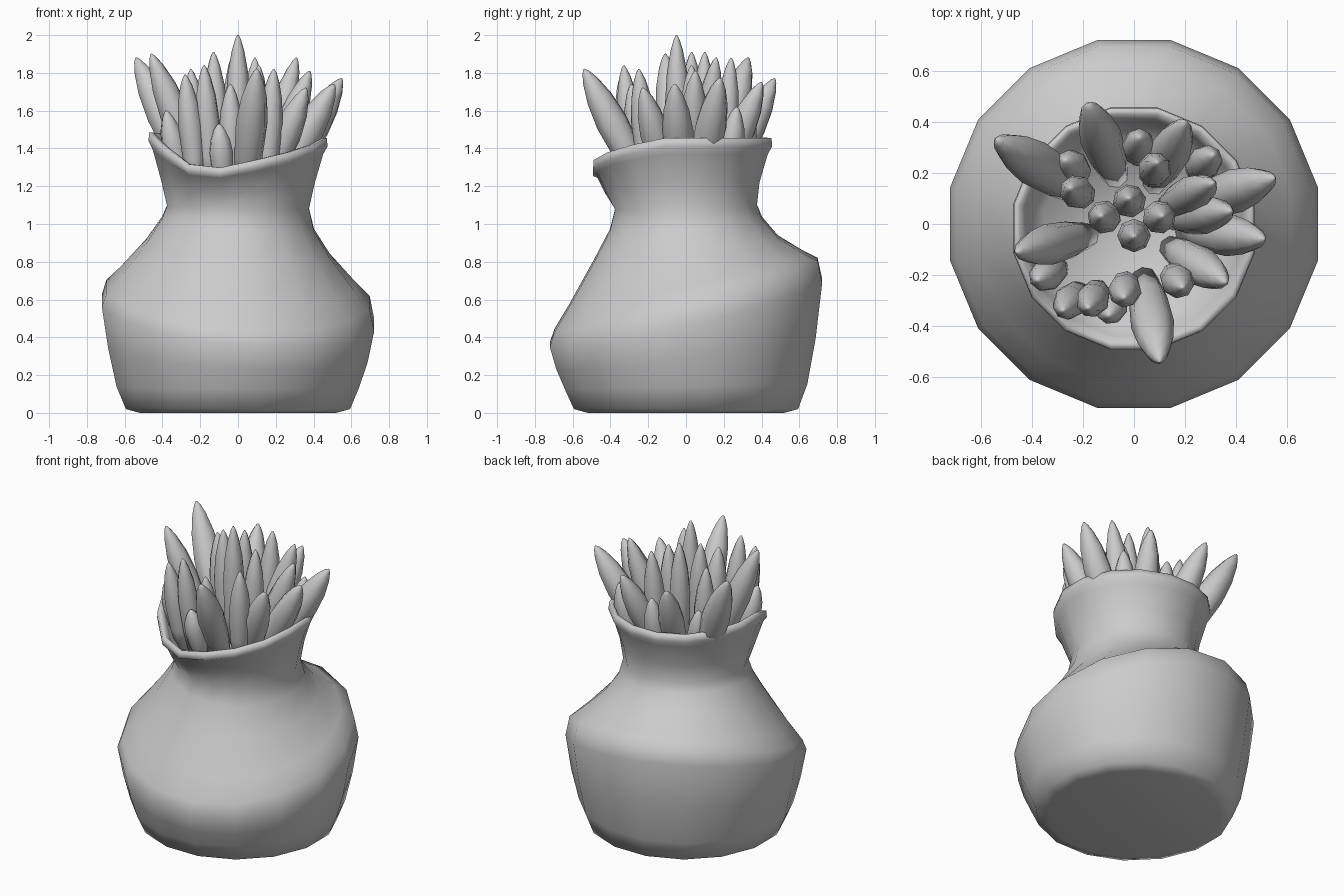
import bpy, bmesh, math
from mathutils import Vector

if "Cube" in bpy.data.objects:
    bpy.data.objects.remove(bpy.data.objects["Cube"])


def finish(bm, name):
    bmesh.ops.recalc_face_normals(bm, faces=bm.faces)
    mesh = bpy.data.meshes.new(name)
    bm.to_mesh(mesh)
    bm.free()
    for p in mesh.polygons:
        p.use_smooth = True
    obj = bpy.data.objects.new(name, mesh)
    bpy.context.collection.objects.link(obj)
    return obj


def skin(bm, rings):
    """Bridge consecutive vertex rings and cap both ends."""
    loops = [[bm.verts.new(p) for p in ring] for ring in rings]
    for a, b in zip(loops, loops[1:]):
        for i in range(len(a)):
            j = (i + 1) % len(a)
            bm.faces.new((a[i], a[j], b[j], b[i]))
    bm.faces.new(loops[0])
    bm.faces.new(loops[-1])


def rim_offset(a):
    """Uneven mouth: a low spout at the front left, raised left edge."""
    d = (math.degrees(a) + 294) % 360 - 180
    t = max(0, 1 - abs(d) / (100 if d > 0 else 48))
    return -0.18 * t + 0.03 * max(0, -math.cos(a)) ** 3


def vase_ring(r, z, tx=0, ty=0, dip=0, cy=0):
    ring = []
    for i in range(16):
        a = math.pi * (i + 0.5) / 8
        x, y = r * math.cos(a), r * math.sin(a) + cy
        ring.append((x, y, z + tx * x + ty * y + dip * rim_offset(a)))
    return ring


# Vase body: radius, height, tilt along x and y (slanted shoulder)
body = [
    (.53, 0, 0, 0), (.605, .02, 0, 0), (.655, .14, 0, .02),
    (.7, .32, -.05, .12), (.735, .53, -.09, .235), (.71, .625, -.06, .27),
    (.63, .71, -.065, .23), (.495, .87, -.08, .13), (.41, 1, -.08, .08),
    (.383, 1.09, -.02, .03),
]
# Vase neck, rolled lip and inside: radius, height, share of the rim dip
neck = [
    (.415, 1.22, .4), (.46, 1.37, .8), (.483, 1.41, 1), (.48, 1.455, 1),
    (.455, 1.455, 1), (.43, 1.4, .85), (.36, 1.22, .1),
]
bm = bmesh.new()
skin(bm, [vase_ring(*b) for b in body]
     + [vase_ring(r, z, dip=d, cy=-.018) for r, z, d in neck])
finish(bm, "vase")


# Plant: one tapered leaf from the soil to its tip
def leaf(bm, tip, spread, r):
    tip = Vector(tip)
    base = Vector((tip.x * spread, tip.y * spread, 1.2))
    q = (tip - base).to_track_quat('Z', 'Y')
    rings = []
    for t in (0, .25, .55, .75, .9, .97, 1):
        s = r * (.6 + .4 * math.sin(math.pi * t / 1.1)) * max(.08, (1 - t ** 5) ** .6)
        rings.append([base.lerp(tip, t) + q @ Vector(
            (s * math.cos(math.pi * i / 4), s * math.sin(math.pi * i / 4), 0))
            for i in range(8)])
    skin(bm, rings)


# Leaf tips: outer leaves lean outwards, inner ones stand upright
leaning = [
    (-.54, .33, 1.88), (-.46, -.11, 1.9), (-.18, .47, 1.77), (.2, .4, 1.75),
    (.31, .16, 1.88), (.55, .18, 1.77), (.51, -.06, 1.74), (.38, .05, 1.81),
    (.36, -.23, 1.72), (.1, -.54, 1.82),
]
upright = [
    (.19, -.25, 1.82), (-.1, -.36, 1.53), (-.28, -.34, 1.79),
    (-.18, -.33, 1.84), (-.04, -.29, 1.74), (-.38, -.22, 1.6), (0, -.05, 2),
    (-.13, .03, 1.91), (-.02, .1, 1.91), (.11, .03, 1.84), (-.25, .14, 1.82),
    (.09, .24, 1.88), (.02, .34, 1.62), (.31, .27, 1.62), (-.27, .25, 1.58),
]
bm = bmesh.new()
for p in leaning:
    leaf(bm, p, .4, .055 + .06 * math.hypot(p[0], p[1]))
for p in upright:
    leaf(bm, p, .78, .068)
finish(bm, "plant_leaves")
